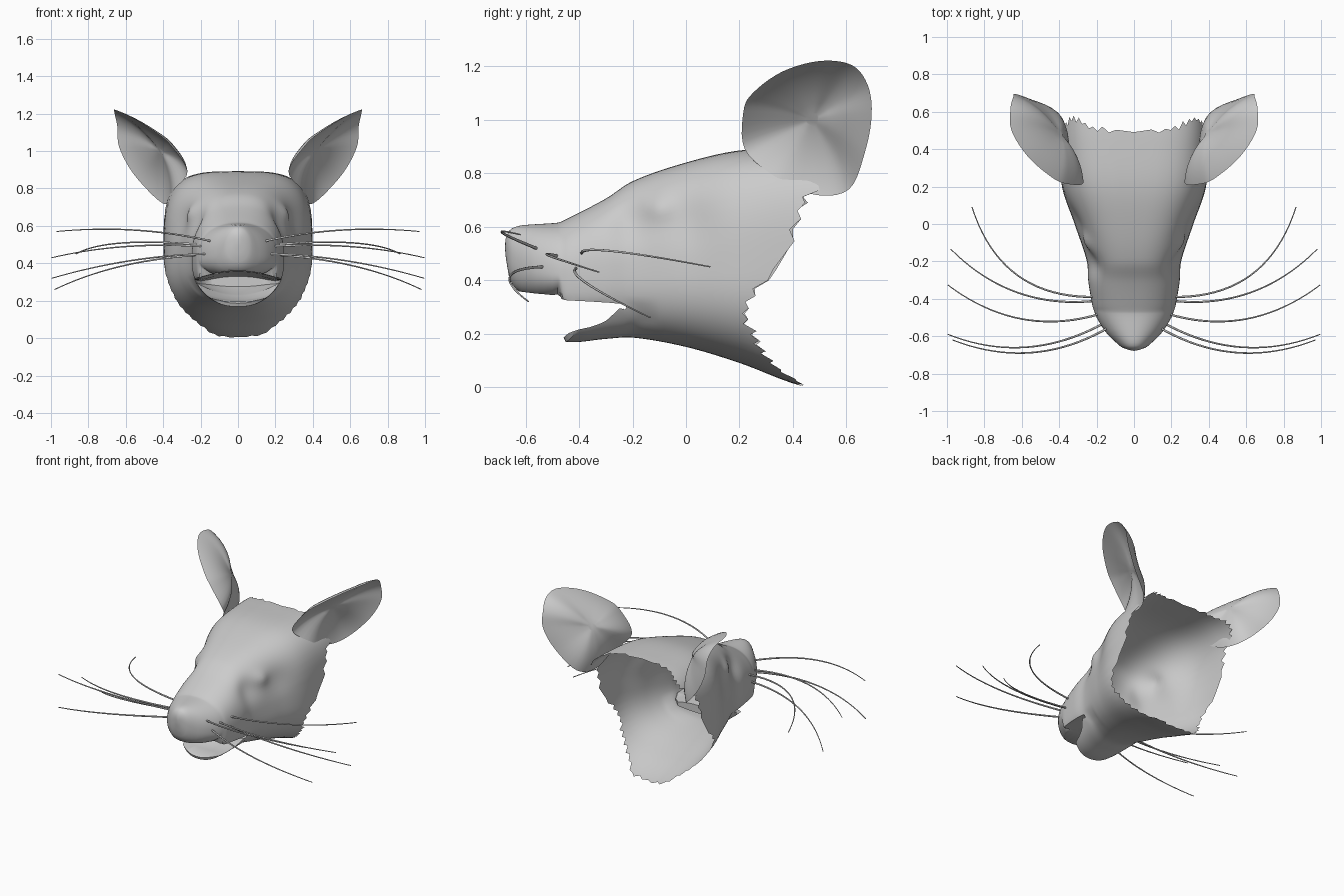
import bpy, bmesh, math, random
from mathutils import Vector

if "Cube" in bpy.data.objects:
    bpy.data.objects.remove(bpy.data.objects["Cube"])

random.seed(4)


def hermite(table, x):
    # smooth interpolation of rows (x, a, b, ...)
    x = min(max(x, table[0][0]), table[-1][0])
    i = 0
    while i < len(table) - 2 and x > table[i + 1][0]:
        i += 1
    p, q = table[i], table[i + 1]
    o, r = table[max(i - 1, 0)], table[min(i + 2, len(table) - 1)]
    h = q[0] - p[0]
    t = (x - p[0]) / h
    out = []
    for c in range(1, len(p)):
        m0 = (q[c] - o[c]) / (q[0] - o[0]) * h
        m1 = (r[c] - p[c]) / (r[0] - p[0]) * h
        out.append((2*t**3 - 3*t**2 + 1) * p[c] + (t**3 - 2*t**2 + t) * m0
                   + (3*t**2 - 2*t**3) * q[c] + (t**3 - t**2) * m1)
    return out


def make_object(name, bm):
    bmesh.ops.recalc_face_normals(bm, faces=bm.faces)
    me = bpy.data.meshes.new(name)
    bm.to_mesh(me)
    bm.free()
    ob = bpy.data.objects.new(name, me)
    bpy.context.collection.objects.link(ob)
    return ob


def loft(bm, rings):
    vs = [[bm.verts.new(p) for p in r] for r in rings]
    n = len(vs[0])
    for a, b in zip(vs, vs[1:]):
        for i in range(n):
            bm.faces.new((a[i], a[(i + 1) % n], b[(i + 1) % n], b[i]))
    return vs


def fan(bm, ring, p):
    c = bm.verts.new(p)
    for i in range(len(ring)):
        bm.faces.new((ring[i], ring[(i + 1) % len(ring)], c))


def smooth(ob, deg):
    bpy.ops.object.select_all(action='DESELECT')
    ob.select_set(True)
    bpy.context.view_layer.objects.active = ob
    bpy.ops.object.shade_smooth_by_angle(angle=math.radians(deg))


# Head sections: y, half width, top z, bottom z, z of widest point
SECT = [(-.675, .02, .555, .49, .525), (-.662, .06, .585, .41, .5), (-.63, .1, .602, .36, .47),
        (-.58, .15, .608, .335, .45), (-.5, .2, .613, .325, .43), (-.475, .21, .616, .325, .425),
        (-.46, .215, .622, .19, .42), (-.44, .222, .632, .168, .42), (-.3, .245, .705, .18, .42),
        (-.2, .252, .77, .185, .42), (0, .318, .84, .15, .42), (.2, .385, .885, .09, .43),
        (.43, .40, .892, .005, .45), (.62, .40, .885, -.02, .46)]
# Ragged back edge: z, y
BACK = [(.03, .43), (.06, .34), (.12, .28), (.18, .25), (.25, .225), (.36, .26), (.45, .35),
        (.6, .41), (.7, .45), (.77, .54), (.84, .56), (.89, .5)]


def head_point(y, th):
    w, zt, zb, zc = hermite(SECT, y)
    s, c = math.sin(th), math.cos(th)
    n = 2.1 + max(0, y + .6) * 1.5 if c > 0 else 2.4
    x = w * math.copysign(abs(s) ** (2 / n), s)
    z = zc + abs(c) ** (2 / n) * ((zt - zc) if c > 0 else (zb - zc))
    # eyelid bump, hollow in front of it, small nose tip
    bump = lambda cy, cz, r: math.exp(-((y - cy) ** 2 + (z - cz) ** 2) / r ** 2)
    x += math.copysign(1, x) * min(abs(x) / .1, 1) * (
        .02 * bump(-.1, .67, .05) - .025 * bump(-.21, .62, .08) - .02 * bump(0, .62, .1))
    # rounded chin
    if -.47 < y < -.1:
        k = min(max((.33 - z) / .08, 0), 1) * min(1, (-.1 - y) / .2)
        y += 2.0 * x * x * k
    return Vector((x, y, z))


N = 96
thetas = [2 * math.pi * i / N for i in range(N)]
ys = [-.675, -.67, -.662, -.65, -.635, -.615, -.59, -.56, -.53, -.5, -.48, -.474, -.468, -.46,
      -.45, -.44] + [-.42 + .02 * i for i in range(22)]
rings = [[head_point(y, t) for t in thetas] for y in ys]
ends = []
for i, t in enumerate(thetas):
    z = head_point(.38, t).z
    ends.append(hermite(BACK, z)[0] + (.012 if i % 2 else -.015) * random.uniform(.3, 1.5))
for k in range(1, 21):
    rings.append([head_point(e * k / 20, t) for e, t in zip(ends, thetas)])
bm = bmesh.new()
vs = loft(bm, rings)
fan(bm, vs[0], (0, -.678, .525))
CAP = Vector((0, .3, .45))
fan(bm, vs[-1], CAP)
head = make_object("head", bm)

# Mouth cavity cutter: y, half width, roof z, floor z, floor curvature
MOUTH = [(-.8, .4, .33, .1, 0), (-.49, .4, .328, .17, .3), (-.44, .4, .324, .195, .7),
         (-.36, .4, .32, .2, .9), (-.3, .4, .316, .205, 1.2), (-.25, .32, .312, .225, 1.4),
         (-.225, .225, .31, .235, 1.2), (-.17, .2, .306, .25, 1), (-.12, .15, .3, .275, .5)]
rings = []
for y, w, zt, zb, k in MOUTH:
    xs = [w * (i / 10 - 1) for i in range(21)]
    roof = [Vector((x, y, zt + .03 * max(0, 1 - (x / .2) ** 2))) for x in xs]
    floor = [Vector((x, y, min(zb + k * x * x, zt - .004))) for x in reversed(xs)]
    rings.append(roof + floor)
bm = bmesh.new()
vs = loft(bm, rings)
bm.faces.new(vs[0])
bm.faces.new(vs[-1])
bmesh.ops.triangulate(bm, faces=bm.faces[:])
cutter = make_object("mouth_cutter", bm)
cutter.hide_render = True

mod = head.modifiers.new("mouth", 'BOOLEAN')
mod.operation, mod.solver, mod.object = 'DIFFERENCE', 'EXACT', cutter
bpy.context.view_layer.objects.active = head
bpy.ops.object.modifier_apply(modifier=mod.name)
bpy.data.objects.remove(cutter)

# Open the back of the head
bm = bmesh.new()
bm.from_mesh(head.data)
bmesh.ops.delete(bm, geom=[v for v in bm.verts if (v.co - CAP).length < 1e-3], context='VERTS')
bm.to_mesh(head.data)
bm.free()
smooth(head, 50)

# Ears: cupped double skin inside a rim loop
RIM = [(.27, .22, .89), (.36, .215, 1.03), (.44, .25, 1.1), (.567, .36, 1.18), (.655, .5, 1.22),
       (.66, .62, 1.205), (.645, .68, 1.13), (.635, .695, 1.02), (.56, .67, .88), (.43, .61, .74),
       (.37, .48, .72), (.345, .33, .79)]
loop = [(i, *p) for i, p in enumerate(RIM)]
n = len(RIM)
loop = [(i - n, *p) for i, *p in loop[-2:]] + loop + [(i + n, *p) for i, *p in loop[:3]]
rim = [Vector(hermite(loop, i / 5)) for i in range(5 * n)]
IN = Vector((-.75, .48, .46)).normalized()
MID = Vector((.465, .44, .97))


def ear(name, side):
    def ring(k, depth):
        pts = [MID + (p - MID) * k + IN * depth * (1 - k ** 2.5) for p in rim]
        return [Vector((p.x * side, p.y, p.z)) for p in pts]
    ks = [.1, .25, .4, .55, .7, .82, .91, .97]
    rings = [ring(k, .065) for k in ks] + [ring(1, 0)] + [ring(k, .095) for k in reversed(ks)]
    bm = bmesh.new()
    vs = loft(bm, rings)
    bm.faces.new(vs[0])
    bm.faces.new(vs[-1])
    smooth(make_object(name, bm), 60)


# Whiskers: root, middle, tip
WHISKERS = [((.13, -.55, .515), (.6, -.69, .58), (.97, -.62, .57)),
            ((.16, -.53, .45), (.6, -.66, .41), (.995, -.59, .32)),
            ((.18, -.48, .49), (.5, -.52, .495), (.995, -.326, .43)),
            ((.2, -.41, .445), (.5, -.40, .41), (.98, -.134, .26)),
            ((.2, -.39, .50), (.6, -.29, .51), (.866, .09, .45))]


def whiskers(name, side):
    cu = bpy.data.curves.new(name, 'CURVE')
    cu.dimensions = '3D'
    cu.bevel_depth, cu.bevel_resolution, cu.use_fill_caps = .006, 1, True
    for a, m, b in WHISKERS:
        a, m, b = Vector(a), Vector(m), Vector(b)
        s = (m - a).length / ((m - a).length + (b - m).length)
        ctrl = (m - a * (1 - s) ** 2 - b * s * s) / (2 * s * (1 - s))
        sp = cu.splines.new('POLY')
        sp.points.add(20)
        for i, pt in enumerate(sp.points):
            t = i / 20
            p = a * (1 - t) ** 2 + ctrl * 2 * t * (1 - t) + b * t * t
            pt.co = (p.x * side, p.y, p.z, 1)
            pt.radius = 1 - .55 * t
        sp.use_smooth = True
    bpy.context.collection.objects.link(bpy.data.objects.new(name, cu))


for label, side in (("right", 1), ("left", -1)):
    ear("ear_" + label, side)
    whiskers("whiskers_" + label, side)
